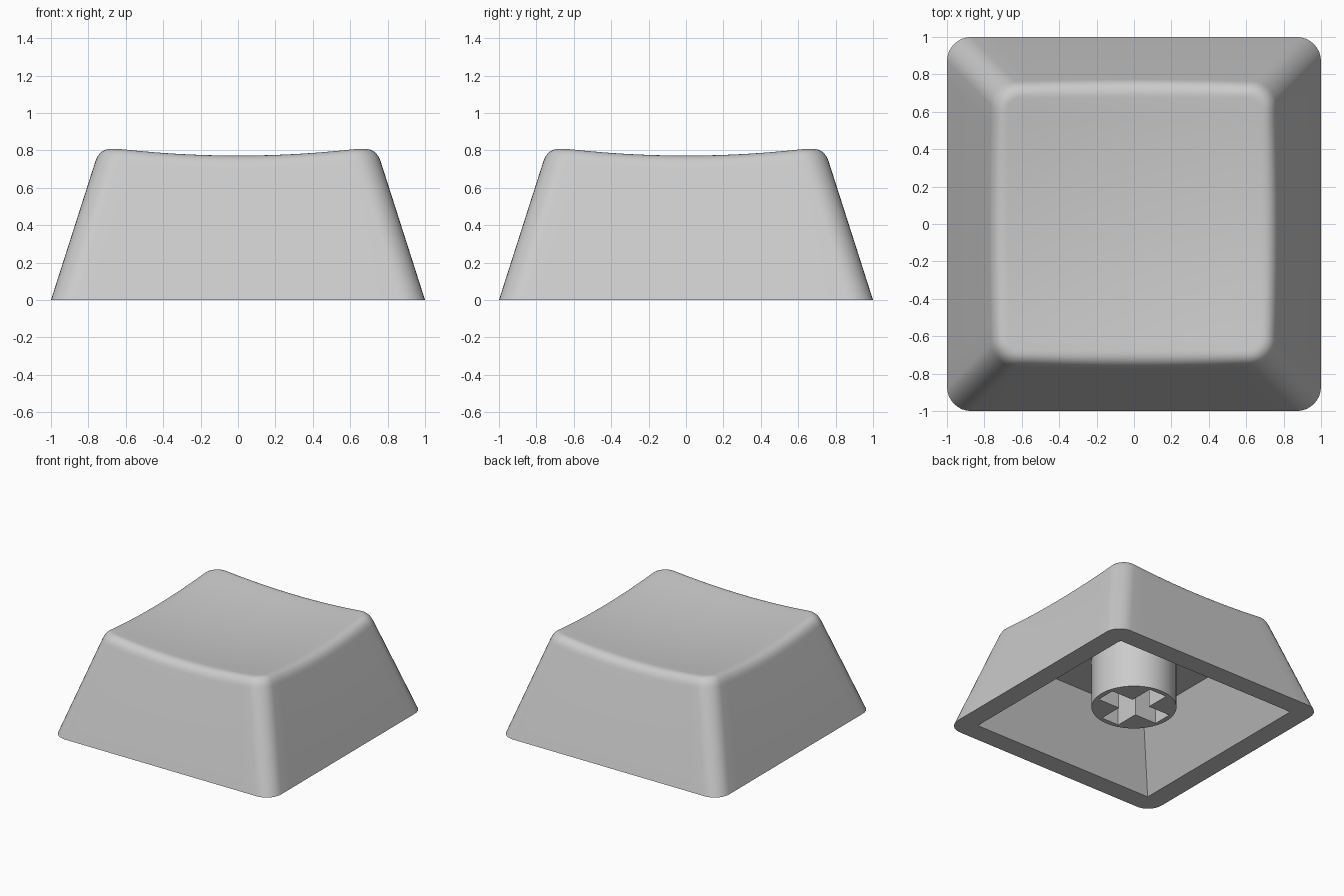
import bpy, bmesh, math

if "Cube" in bpy.data.objects:
    bpy.data.objects.remove(bpy.data.objects["Cube"])

grey = bpy.data.materials.new("light grey plastic")
grey.diffuse_color = (0.6, 0.6, 0.6, 1)
grey.use_nodes = True
grey.node_tree.nodes["Principled BSDF"].inputs["Base Color"].default_value = grey.diffuse_color

TAPER = 0.32      # wall lean per unit of height
RADIUS = 0.13     # vertical corner radius
SIDE, ARC = 14, 8  # segments per straight side and per corner


def dish(x, y):
    return 0.73 + 0.09 * (x * x + y * y)


def rounded_square(half, r):
    """Points round a rounded square, always the same count."""
    pts, c = [], half - r
    for q in range(4):
        a0 = q * math.pi / 2
        for i in range(ARC + 1):
            a = a0 + i / ARC * math.pi / 2 - math.pi / 4 + math.pi / 4
            cx = c if q in (0, 3) else -c
            cy = c if q in (0, 1) else -c
            pts.append((cx + r * math.cos(a), cy + r * math.sin(a)))
        x, y = pts[-1]
        for i in range(1, SIDE):       # straight run to the next corner
            t = 2 * c * i / SIDE
            dx, dy = -math.sin(a0 + math.pi / 2), math.cos(a0 + math.pi / 2)
            dx, dy = [(-1, 0), (0, -1), (1, 0), (0, 1)][q]
            pts.append((x + dx * t, y + dy * t))
    return pts


def finish(name, bm):
    bmesh.ops.recalc_face_normals(bm, faces=bm.faces)
    mesh = bpy.data.meshes.new(name)
    bm.to_mesh(mesh)
    bm.free()
    mesh.materials.append(grey)
    ob = bpy.data.objects.new(name, mesh)
    bpy.context.collection.objects.link(ob)
    return ob


def prism(name, low, high, z0, z1):
    """Solid between two matching outlines."""
    bm = bmesh.new()
    a = [bm.verts.new((x, y, z0)) for x, y in low]
    b = [bm.verts.new((x, y, z1)) for x, y in high]
    n = len(a)
    bm.faces.new(a[::-1])
    bm.faces.new(b)
    for i in range(n):
        bm.faces.new((a[i], a[(i + 1) % n], b[(i + 1) % n], b[i]))
    return finish(name, bm)


def cut(ob, cutter):
    mod = ob.modifiers.new("cut", 'BOOLEAN')
    mod.operation = 'DIFFERENCE'
    mod.solver = 'EXACT'
    mod.object = cutter
    bpy.ops.object.select_all(action='DESELECT')
    bpy.context.view_layer.objects.active = ob
    ob.select_set(True)
    bpy.ops.object.modifier_apply(modifier=mod.name)
    bpy.data.objects.remove(cutter)
    bpy.ops.object.shade_smooth_by_angle(angle=math.radians(30))


# Outer cap: leaning walls, rounded rim, dished top
base = rounded_square(1.0, RADIUS)
rim = []                                # where wall and dish would meet
for i in range(len(base)):
    z = 0.78
    for _ in range(6):
        p = rounded_square(1 - TAPER * z, RADIUS)[i]
        z = dish(*p)
    rim.append((p[0], p[1], z))
inset = rounded_square(1 - TAPER * 0.78 - 0.075, RADIUS - 0.06)
rings = [[(x, y, 0) for x, y in base]]
starts = []
for (bx, by), (rx, ry, rz) in zip(base, rim):
    t = 1 - 0.075 / rz
    starts.append((bx + (rx - bx) * t, by + (ry - by) * t, rz * t))
ends = [(x, y, dish(x, y)) for x, y in inset]
for k in range(9):                      # curved rim
    t = k / 8
    rings.append([tuple((1 - t) ** 2 * s + 2 * t * (1 - t) * c + t * t * e
                        for s, c, e in zip(S, C, E))
                  for S, C, E in zip(starts, rim, ends)])
for k in range(1, 10):                  # dish
    s = 1 - k / 10
    rings.append([(x * s, y * s, dish(x * s, y * s)) for x, y in inset])

bm = bmesh.new()
loops = [[bm.verts.new(p) for p in ring] for ring in rings]
n = len(base)
for a, b in zip(loops, loops[1:]):
    for i in range(n):
        j = (i + 1) % n
        bm.faces.new((a[i], a[j], b[j], b[i]))
bm.faces.new(loops[0][::-1])
centre = bm.verts.new((0, 0, dish(0, 0)))
for i in range(n):
    bm.faces.new((loops[-1][i], loops[-1][(i + 1) % n], centre))
cap = finish("cap_shell", bm)

# Hollow underside
def square(h):
    return [(h, h), (-h, h), (-h, -h), (h, -h)]

slope = (0.835 - 0.58) / 0.5
cut(cap, prism("cavity_cutter", square(0.835 + slope * 0.1), square(0.58), -0.1, 0.5))

# Round stem with a cross-shaped socket
circle = [(0.32 * math.cos(i * math.tau / 64), 0.32 * math.sin(i * math.tau / 64))
          for i in range(64)]
stem = prism("stem", circle, circle, 0.10, 0.52)
L, w = 0.28, 0.08
arm = [(w, w), (w, L), (-w, L)]
cross = []
for q in range(4):
    c, s = round(math.cos(q * math.pi / 2)), round(math.sin(q * math.pi / 2))
    cross += [(c * x - s * y, s * x + c * y) for x, y in arm]
cut(stem, prism("socket_cutter", cross, cross, 0.0, 0.49))
